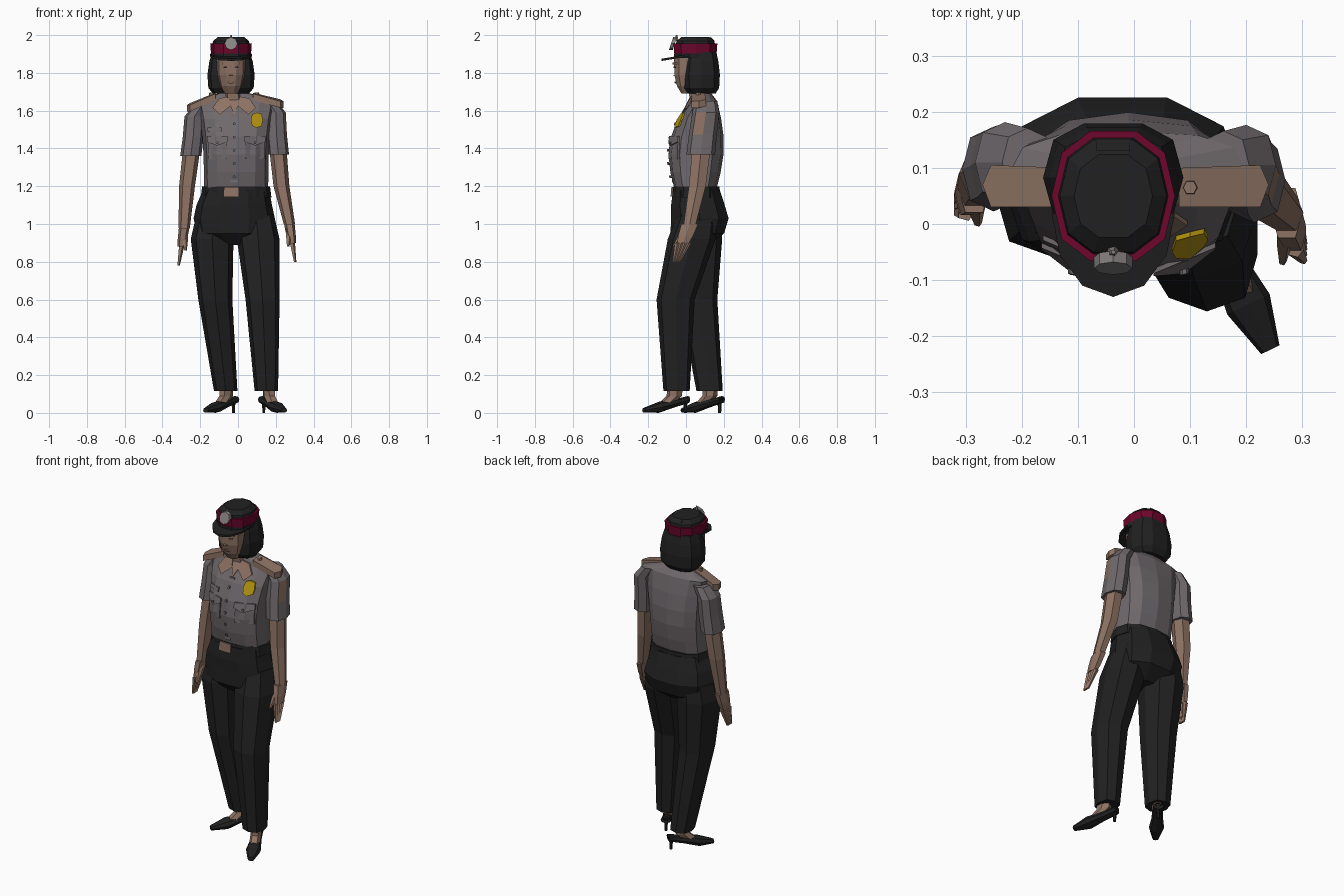
import bpy, bmesh
from math import sin, cos, pi, copysign
from mathutils import Vector, Matrix
from mathutils.bvhtree import BVHTree

cube = bpy.data.objects.get("Cube")
if cube:
    bpy.data.objects.remove(cube)


def material(name, red, green, blue):
    mat = bpy.data.materials.new(name)
    mat.use_nodes = True
    colour = (red, green, blue, 1)
    mat.diffuse_color = colour
    mat.node_tree.nodes["Principled BSDF"].inputs["Base Color"].default_value = colour
    return mat


TAN = material("skin tan", .27, .17, .125)
GREY = material("shirt grey", .16, .14, .15)
BLACK = material("soft black", .015, .015, .015)
RED = material("dark red", .15, .002, .025)
GOLD = material("badge gold", .46, .3, .005)
SILVER = material("badge silver", .25, .23, .23)


def finish(name, bm, mat):
    bmesh.ops.recalc_face_normals(bm, faces=bm.faces)
    mesh = bpy.data.meshes.new(name)
    bm.to_mesh(mesh)
    bm.free()
    mesh.materials.append(mat)
    part = bpy.data.objects.new(name, mesh)
    bpy.context.collection.objects.link(part)
    return part


def skin_loops(name, loops, mat):
    """Join closed loops of points into a capped solid."""
    bm = bmesh.new()
    rows = [[bm.verts.new(point) for point in loop] for loop in loops]
    for low, high in zip(rows, rows[1:]):
        for i in range(len(low)):
            bm.faces.new((low[i - 1], low[i], high[i], high[i - 1]))
    bm.faces.new(rows[0])
    bm.faces.new(rows[-1])
    return finish(name, bm, mat)


def oval(width, depth, sides, boxy=1):
    """Rounded outline; a lower boxy value squares the corners."""
    angles = [2 * pi * i / sides for i in range(sides)]
    return [(width * copysign(abs(cos(a)) ** boxy, cos(a)),
             depth * copysign(abs(sin(a)) ** boxy, sin(a))) for a in angles]


def tube(name, mat, points, widths, depth=1, sides=8, boxy=.85):
    """Loft level ovals through the points; depth is the front-to-back ratio."""
    loops = [[Vector(point) + Vector((x, y, 0)) for x, y in oval(width, width * depth, sides, boxy)]
             for point, width in zip(points, widths)]
    return skin_loops(name, loops, mat)


def stack(name, mat, base, profile, **options):
    """Loft ovals straight up from a base, as height and half width pairs."""
    points = [Vector(base) + Vector((0, 0, height)) for height, width in profile]
    return tube(name, mat, points, [width for height, width in profile], **options)


def prism(name, mat, outline, offset):
    return skin_loops(name, [outline, [Vector(point) + Vector(offset) for point in outline]], mat)


def surface(part):
    return BVHTree.FromPolygons([v.co for v in part.data.vertices],
                                [face.vertices for face in part.data.polygons])


def plate(name, mat, tree, centre, outline, lift=.006):
    """Lay a thin flat outline on the front of a surface."""
    points = []
    for x, z in outline:
        start = Vector((centre[0] + x, -1, centre[1] + z))
        hit = tree.ray_cast(start, Vector((0, 1, 0)))[0]
        points.append((start.x, hit.y - lift, start.z))
    return prism(name, mat, points, (0, .009, 0))


def rect(width, height):
    x, z = width / 2, height / 2
    return [(-x, -z), (x, -z), (x, z), (-x, z)]


# Shirt: chest swells at mid height, shoulders widen and lean back
MID = -.02
levels = [i / 5 for i in range(6)]
loops = []
for t in levels:
    width = .17 + .04 * t ** 3
    depth = .11 + .04 * sin(pi * t) - .04 * t ** 3
    loops.append([(MID / 2 + x, .05 + .045 * t ** 3 + y, 1.18 + .47 * t)
                  for x, y in oval(width, depth, sides=12, boxy=.75)])
loops.append([(MID + x, .085 + y, 1.69) for x, y in oval(.09, .05, sides=12, boxy=.75)])
front = surface(skin_loops("shirt", loops, GREY))

# Shirt details
plate("button_placket", GREY, front, (MID, 1.4), rect(.035, .36))
for i in range(5):
    plate("shirt_button", GREY, front, (MID, 1.25 + i * .07), oval(.008, .008, sides=6), lift=.012)
for side, x in (("right", -.11), ("left", .09)):
    plate(side + "_pocket", GREY, front, (x, 1.39), rect(.1, .09), lift=.01)
    flap = [(-.055, .02), (.055, .02), (.055, -.01), (0, -.03), (-.055, -.01)]
    plate(side + "_pocket_flap", GREY, front, (x, 1.445), flap, lift=.016)
    plate(side + "_pocket_button", GREY, front, (x, 1.43), oval(.008, .008, sides=6), lift=.02)
plate("name_plate", GREY, front, (-.125, 1.5), rect(.075, .02), lift=.01)
plate("chest_badge", GOLD, front, (.1, 1.55), oval(.032, .04, sides=8, boxy=.7), lift=.016)
plate("neck_opening", TAN, front, (MID, 1.63), [(-.04, .04), (.04, .04), (0, -.05)])
for side, s in (("right", -1), ("left", 1)):
    lapel = [(s * x, z) for x, z in ((.03, .04), (.08, .03), (.115, -.02), (.075, -.055), (.02, -.01))]
    plate(side + "_collar", TAN, front, (MID, 1.635), lapel, lift=.012)


# Arms: sleeve, forearm, palm, fingers, thumb and epaulette
def arm(side, s, shoulder, elbow, wrist, swing):
    shoulder, elbow, wrist = Vector(shoulder), Vector(elbow), Vector(wrist)
    cap = shoulder + Vector((-s * .03, 0, .03))
    bulge = shoulder + Vector((s * .01, 0, -.03))
    middle, hem = shoulder.lerp(elbow, .35), shoulder.lerp(elbow, .6)
    sleeve = tube(side + "_sleeve", GREY, [cap, bulge, middle, hem], (.045, .053, .055, .056), depth=1.35)
    tube(side + "_arm", TAN, [hem, elbow, wrist], (.045, .042, .03), depth=1.2, sides=6)

    tip = wrist + Vector((s * .03, -swing, -.2))
    knuckles = wrist.lerp(tip, .5)
    tube(side + "_palm", TAN, [wrist, wrist.lerp(tip, .3), knuckles], (.028, .025, .02), depth=1.8, sides=6)
    for i in range(4):
        spread = Vector((0, (i - 1.5) * .02, 0))
        tube(side + "_finger", TAN, [knuckles + spread, tip + spread / 2], (.015, .007), sides=5)
    thumb = wrist.lerp(tip, .6) + Vector((-s * .025, -.045, 0))
    tube(side + "_thumb", TAN, [wrist, wrist.lerp(thumb, .6), thumb], (.02, .015, .007), sides=5)

    inner, outer = MID + s * .1, shoulder.x + s * .035
    strap = [(inner, .03, 1.69), (inner, .1, 1.695), (outer, .105, shoulder.z + .04),
             (outer + s * .015, .07, shoulder.z + .03), (outer, .03, shoulder.z + .03)]
    prism(side + "_epaulette", TAN, strap, (0, 0, -.035))
    stack(side + "_epaulette_button", TAN, (inner + s * .02, .065, 1.67), [(0, .015), (.025, .012)], sides=6)
    return sleeve


arm("right", -1, (-.22, .11, 1.6), (-.27, .09, 1.2), (-.285, .065, .98), swing=.03)
left_sleeve = arm("left", 1, (.19, .105, 1.62), (.23, .06, 1.2), (.272, .02, 1), swing=.07)

# Bare strip on the outer front of the upper left sleeve
left_sleeve.data.materials.append(TAN)
for face in left_sleeve.data.polygons:
    if face.normal.x > .6 and face.normal.y < -.1 and 1.5 < face.center.z < 1.6:
        face.material_index = 1

# Belt and trousers
belt = stack("belt", BLACK, (MID / 2, .055, 1.14), [(0, .187), (.058, .18)], depth=.68, sides=12)
plate("belt_buckle", TAN, surface(belt), (-.035, 1.17), rect(.08, .05), lift=.012)
seat = [(MID / 2, .055, 1.18), (MID, .063, 1.1), (MID, .073, 1.03), (MID, .06, .95), (MID, .05, .89)]
tube("trouser_seat", BLACK, seat, (.175, .2, .215, .2, .1), depth=.74, sides=10)
legs = {
    "right": [(-.125, .075, 1.05), (-.137, .065, .92), (-.12, .065, .6), (-.065, .125, .115)],
    "left": [(.095, .06, 1.05), (.107, .03, .92), (.13, -.055, .6), (.15, -.05, .115)],
}
for side, points in legs.items():
    tube(side + "_trouser_leg", BLACK, points, (.095, .113, .09, .062), depth=1.12, boxy=.8)


# Feet in heeled shoes, built facing front and then turned out
def foot(side, heel, angle):
    turn = Matrix.Translation(heel) @ Matrix.Rotation(angle, 4, "Z")
    lie_down = Matrix.Rotation(pi / 2, 4, "X")
    sole = [(0, .07, 0), (0, .05, .08), (0, .03, .17), (0, .014, .26)]
    shoe = tube(side + "_shoe", BLACK, sole, (.028, .03, .042, .018), depth=.7)
    shoe.data.transform(turn @ lie_down)
    spike = stack(side + "_shoe_heel", BLACK, (0, -.015, 0), [(0, .008), (.05, .01), (.08, .025)], sides=6)
    spike.data.transform(turn)
    ankle = [(0, -.13, .045), (0, -.08, .09), (0, -.07, .2)]
    skin = tube(side + "_foot", TAN, ankle, (.03, .03, .03), depth=1.4, sides=6)
    skin.data.transform(turn)


foot("right", (-.015, .19, 0), angle=-.64)
foot("left", (.13, .01, 0), angle=.45)

# Neck, head and face
FACE = -.037
tube("neck", TAN, [(MID, .07, 1.63), (FACE, .05, 1.76)], (.055, .045), sides=6)
chin = [(0, .035), (.04, .06), (.1, .075), (.2, .076)]
face = surface(stack("head", TAN, (FACE, .01, 1.69), chin, sides=10))
nose = [(FACE, -.055, 1.84), (FACE - .02, -.05, 1.785), (FACE, -.09, 1.79), (FACE + .02, -.05, 1.785)]
prism("nose", TAN, nose, (0, .03, 0))
for side, s in (("right", -1), ("left", 1)):
    x = FACE + s * .03
    plate(side + "_eye", BLACK, face, (x, 1.83), oval(.012, .004, sides=6), lift=.003)
    plate(side + "_eyebrow", TAN, face, (x, 1.85), rect(.035, .01), lift=.008)
plate("lips", TAN, face, (FACE, 1.75), oval(.02, .006, sides=6), lift=.008)

# Bobbed hair
bob = [(0, .095), (.03, .12), (.1, .125), (.17, .115), (.22, .1)]
stack("hair", BLACK, (FACE, .083, 1.69), bob, depth=.8, sides=10, boxy=.75)

# Peaked cap
CAP = Vector((FACE, .05, 1.9))
stack("cap_rim", BLACK, CAP, [(-.02, .108), (.002, .108)], depth=1.1, sides=10)
stack("cap_band", RED, CAP, [(0, .106), (.055, .11)], depth=1.1, sides=10)
stack("cap_crown", BLACK, CAP, [(.045, .1), (.068, .095), (.09, .07)], depth=1.1, sides=10)
arc = [pi + pi * i / 6 for i in range(7)]
visor = [CAP + Vector((.11 * cos(a), .15 * sin(a) - .03, .025 * sin(a))) for a in arc]
prism("cap_visor", BLACK, visor, (0, 0, -.012))
badge = [CAP + Vector((x, z / 3 - .129, z + .055)) for x, z in oval(.034, .034, sides=8)]
prism("cap_badge", SILVER, badge, (0, .02, 0))
stack("cap_badge_tip", SILVER, CAP + Vector((0, -.1, 0)), [(.07, .012), (.1, .004)], sides=5)
flap = [CAP + Vector((x, .09 + z, .07 - z)) for x, z in rect(.06, .02)]
prism("cap_back_tab", BLACK, flap, (0, 0, .01))
